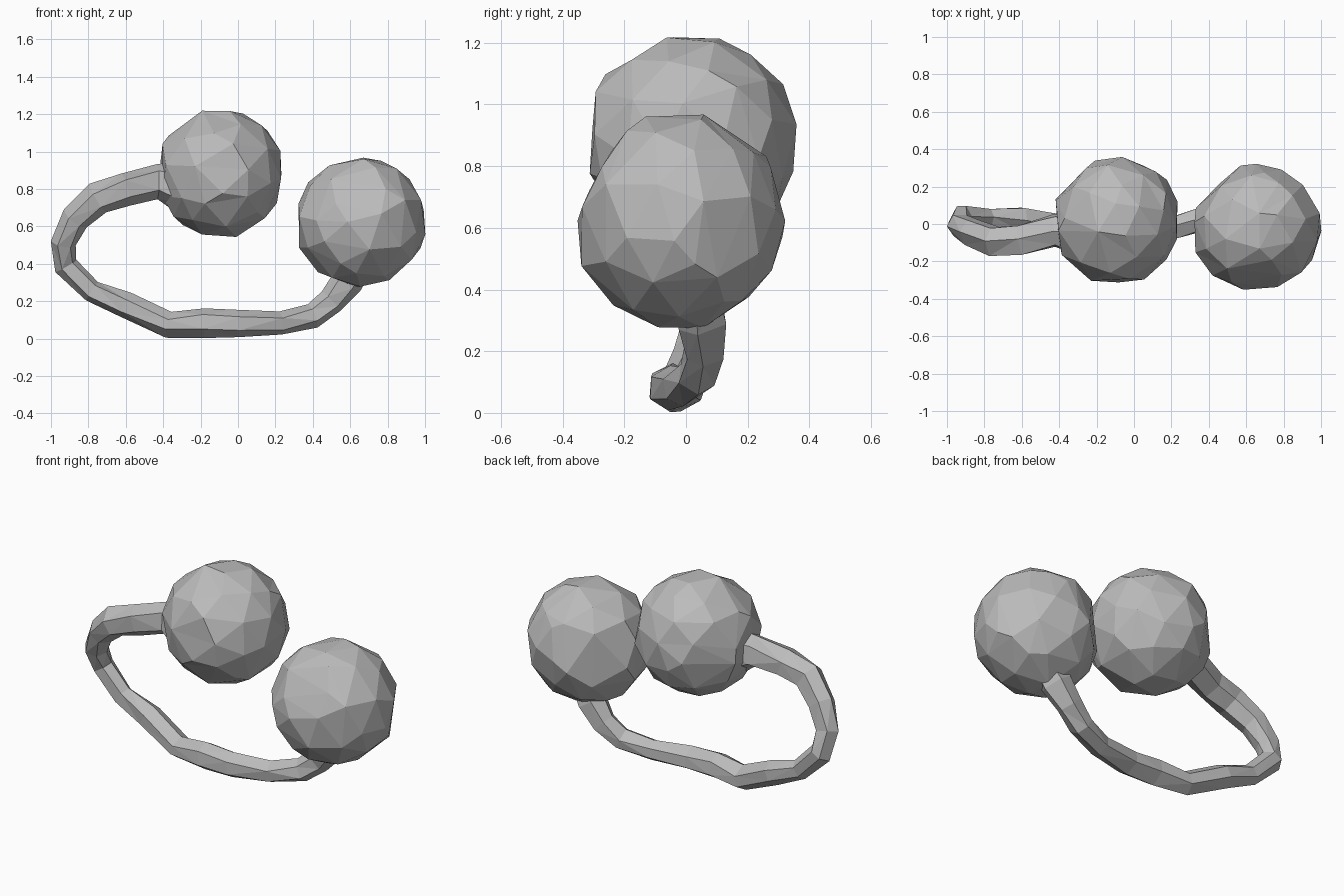
import bpy, bmesh, math, random
from mathutils import Vector

cube = bpy.data.objects.get("Cube")
if cube:
    bpy.data.objects.remove(cube, do_unlink=True)

grey = bpy.data.materials.new("stone grey")
grey.use_nodes = True
colour = (0.5, 0.5, 0.5, 1)
grey.diffuse_color = colour
grey.node_tree.nodes["Principled BSDF"].inputs["Base Color"].default_value = colour


def finish(name, bm):
    """Turn a bmesh into a flat shaded object."""
    bmesh.ops.recalc_face_normals(bm, faces=bm.faces)
    mesh = bpy.data.meshes.new(name)
    bm.to_mesh(mesh)
    bm.free()
    mesh.materials.append(grey)
    obj = bpy.data.objects.new(name, mesh)
    bpy.context.collection.objects.link(obj)
    return obj


def faceted_ball(name, low, high, cuts, seed):
    """Rough ball filling a box, flattened by (direction, distance) cuts."""
    rng = random.Random(seed)
    low, high = Vector(low), Vector(high)
    centre, half = (low + high) / 2, (high - low) / 2
    bm = bmesh.new()
    bmesh.ops.create_icosphere(bm, subdivisions=3, radius=1)
    for v in bm.verts:
        p = v.co * rng.uniform(0.98, 1.02)
        for direction, distance in cuts:
            d = Vector(direction).normalized()
            p = p - d * max(0, p.dot(d) - distance)
        v.co = centre + Vector(a * b for a, b in zip(p, half))
    obj = finish(name, bm)
    decimate = obj.modifiers.new("large facets", 'DECIMATE')
    decimate.ratio = 0.34
    return obj


def tube(name, path, sides, seed):
    """Low-poly tube along (x, y, z, radius) points."""
    rng = random.Random(seed)
    bm = bmesh.new()
    points = [Vector(p[:3]) for p in path]
    rings = []
    for i, p in enumerate(points):
        along = (points[min(i + 1, len(points) - 1)] - points[max(i - 1, 0)]).normalized()
        out = along.cross(Vector((0, 1, 0))).normalized()
        side = out.cross(along)
        ring = []
        for k in range(sides):
            a = math.tau * k / sides + rng.uniform(-0.15, 0.15)
            r = path[i][3] * rng.uniform(0.96, 1.06)
            ring.append(bm.verts.new(p + (out * math.cos(a) + side * math.sin(a)) * r))
        rings.append(ring)
    for a, b in zip(rings, rings[1:]):
        for k in range(sides):
            n = (k + 1) % sides
            bm.faces.new((a[k], a[n], b[n], b[k]))
    bm.faces.new(rings[0])
    bm.faces.new(rings[-1])
    bmesh.ops.triangulate(bm, faces=bm.faces)
    return finish(name, bm)


# Two rough balls with a few flattened sides
faceted_ball("upper_ball", (-0.43, -0.325, 0.54), (0.245, 0.36, 1.225), [
    ((-1, 0, 0), 0.97),
    ((1, 0, 0), 0.96),
    ((0, -1, 0), 0.96),
    ((-0.7, 0.7, 0), 0.92),
], 4)
faceted_ball("lower_ball", (0.31, -0.36, 0.275), (1.0, 0.315, 0.97), [
    ((-1, 0, 0), 0.97),
    ((-0.7, 0.7, 0.05), 0.89),
    ((0, -0.85, 0.5), 0.9),
], 9)

# Bent stem joining them, flaring into the upper ball
tube("curved_stem", [
    (-0.26, -0.05, 0.80, 0.15),
    (-0.43, -0.04, 0.84, 0.095),
    (-0.60, -0.085, 0.80, 0.088),
    (-0.75, -0.095, 0.75, 0.085),
    (-0.87, -0.045, 0.64, 0.075),
    (-0.935, -0.005, 0.51, 0.068),
    (-0.92, 0.04, 0.39, 0.063),
    (-0.78, 0.03, 0.255, 0.058),
    (-0.60, 0.025, 0.18, 0.068),
    (-0.37, -0.02, 0.073, 0.073),
    (-0.18, -0.045, 0.082, 0.077),
    (0.0, -0.05, 0.08, 0.075),
    (0.23, -0.015, 0.083, 0.064),
    (0.40, 0.035, 0.12, 0.065),
    (0.50, 0.06, 0.20, 0.072),
    (0.58, 0.05, 0.30, 0.085),
    (0.64, 0.03, 0.42, 0.09),
], 6, 2)
